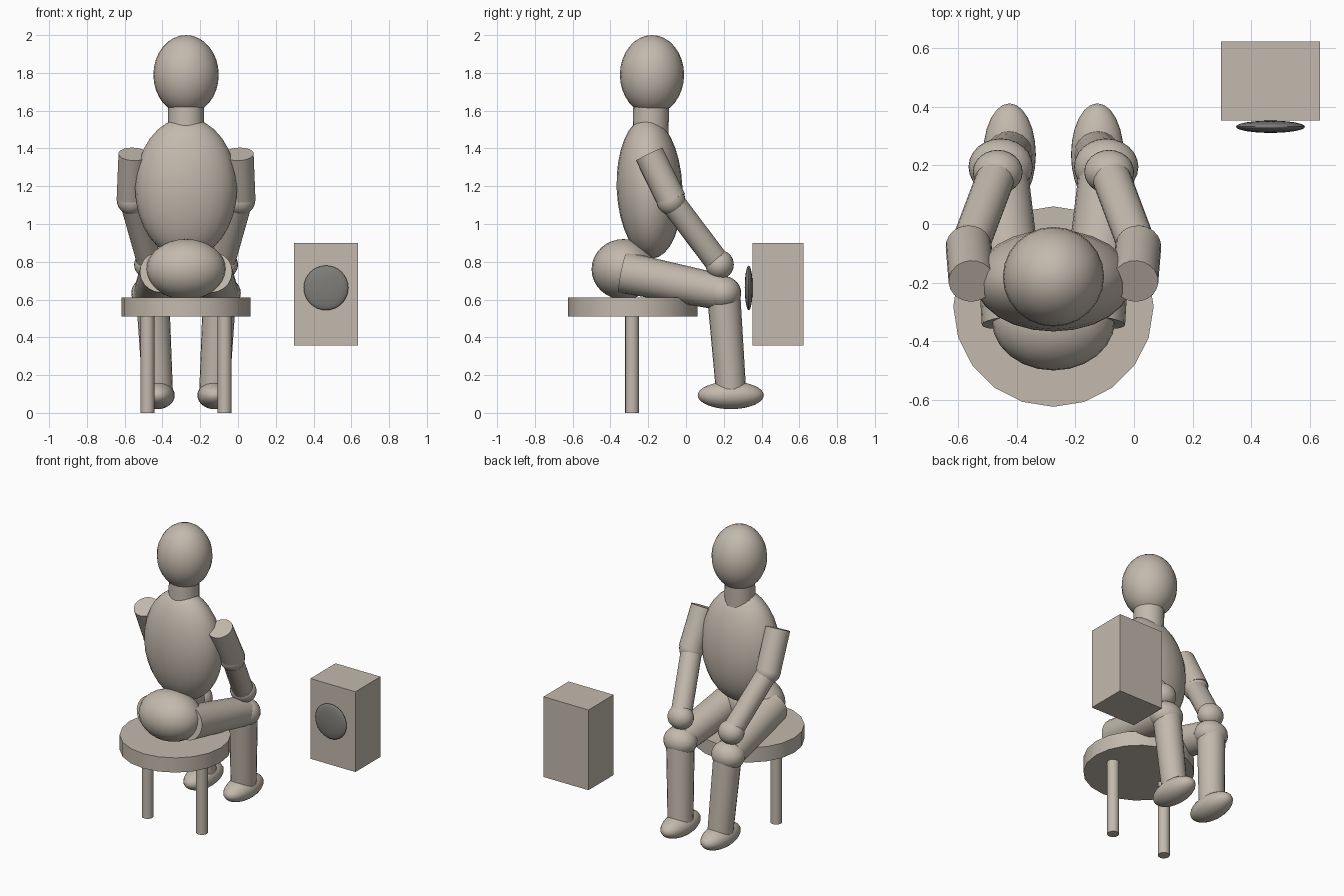
import bpy, bmesh, math
from mathutils import Vector, Matrix

if "Cube" in bpy.data.objects:
    bpy.data.objects.remove(bpy.data.objects["Cube"])

CX = -0.275  # symmetry plane of the figure and stool


def material(name, rgb):
    m = bpy.data.materials.new(name)
    m.diffuse_color = (*rgb, 1)
    m.use_nodes = True
    m.node_tree.nodes["Principled BSDF"].inputs["Base Color"].default_value = m.diffuse_color
    return m


CLAY = material("warm_clay", (0.55, 0.49, 0.42))
DARK = material("dark_grey", (0.21, 0.205, 0.19))


def finish(name, bm, mat):
    me = bpy.data.meshes.new(name)
    bm.to_mesh(me)
    bm.free()
    me.materials.append(mat)
    me.shade_smooth()
    me.set_sharp_from_angle(angle=math.radians(35))
    ob = bpy.data.objects.new(name, me)
    bpy.context.collection.objects.link(ob)
    return ob


def ellipsoid(name, centre, radii, mat=CLAY, tilt=0.0):
    bm = bmesh.new()
    bmesh.ops.create_uvsphere(bm, u_segments=24, v_segments=16, radius=1)
    m = (Matrix.Translation(centre) @ Matrix.Rotation(tilt, 4, 'X')
         @ Matrix.Diagonal((*radii, 1)))
    bmesh.ops.transform(bm, matrix=m, verts=bm.verts)
    return finish(name, bm, mat)


def limb(name, a, b, ra, rb, sides=20):
    """Capped, tapered tube from a to b."""
    a, b = Vector(a), Vector(b)
    bm = bmesh.new()
    bmesh.ops.create_cone(bm, cap_ends=True, segments=sides,
                          radius1=ra, radius2=rb, depth=(b - a).length)
    rot = (b - a).to_track_quat('Z', 'Y').to_matrix().to_4x4()
    bmesh.ops.transform(bm, matrix=Matrix.Translation((a + b) / 2) @ rot,
                        verts=bm.verts)
    return finish(name, bm, CLAY)


# Head and body
ellipsoid("head", (CX, -0.18, 1.79), (0.173, 0.17, 0.21))
limb("neck", (CX, -0.188, 1.48), (CX, -0.183, 1.66), 0.095, 0.095)
ellipsoid("torso", (CX, -0.193, 1.19), (0.27, 0.174, 0.373), tilt=0.04)
ellipsoid("pelvis", (CX, -0.33, 0.76), (0.21, 0.17, 0.16))

# Arms and legs, mirrored about the figure's centre
for side, s in (("left", -1), ("right", 1)):
    def p(dx, y, z):
        return (CX + s * dx, y, z)

    limb(side + "_upper_arm", p(0.28, -0.195, 1.37), p(0.29, -0.075, 1.125), 0.078, 0.078)
    ellipsoid(side + "_elbow", p(0.288, -0.08, 1.125), (0.078, 0.077, 0.077))
    limb(side + "_forearm", p(0.287, -0.08, 1.125), p(0.195, 0.165, 0.80), 0.066, 0.066)
    ellipsoid(side + "_hand", p(0.19, 0.178, 0.785), (0.085, 0.075, 0.077))

    limb(side + "_thigh", p(0.135, -0.335, 0.745), p(0.182, 0.18, 0.64), 0.11, 0.095)
    ellipsoid(side + "_knee", p(0.18, 0.195, 0.635), (0.11, 0.097, 0.09))
    limb(side + "_shin", p(0.177, 0.2, 0.62), p(0.15, 0.238, 0.12), 0.088, 0.08)
    ellipsoid(side + "_foot", p(0.15, 0.237, 0.093), (0.09, 0.175, 0.073))

    # Stool leg
    limb(side + "_stool_leg", p(0.204, -0.285, 0), p(0.204, -0.285, 0.53), 0.037, 0.037, 16)

# Round stool seat
limb("stool_seat", (CX, -0.282, 0.51), (CX, -0.282, 0.61), 0.342, 0.342, 20)

# Box with a round disc on its near side
bm = bmesh.new()
bmesh.ops.create_cube(bm, size=1)
bmesh.ops.transform(bm, verts=bm.verts,
                    matrix=Matrix.Translation((0.466, 0.488, 0.628))
                    @ Matrix.Diagonal((0.338, 0.27, 0.545, 1)))
finish("box", bm, CLAY)
ellipsoid("box_disc", (0.466, 0.332, 0.662), (0.118, 0.021, 0.118), DARK)
